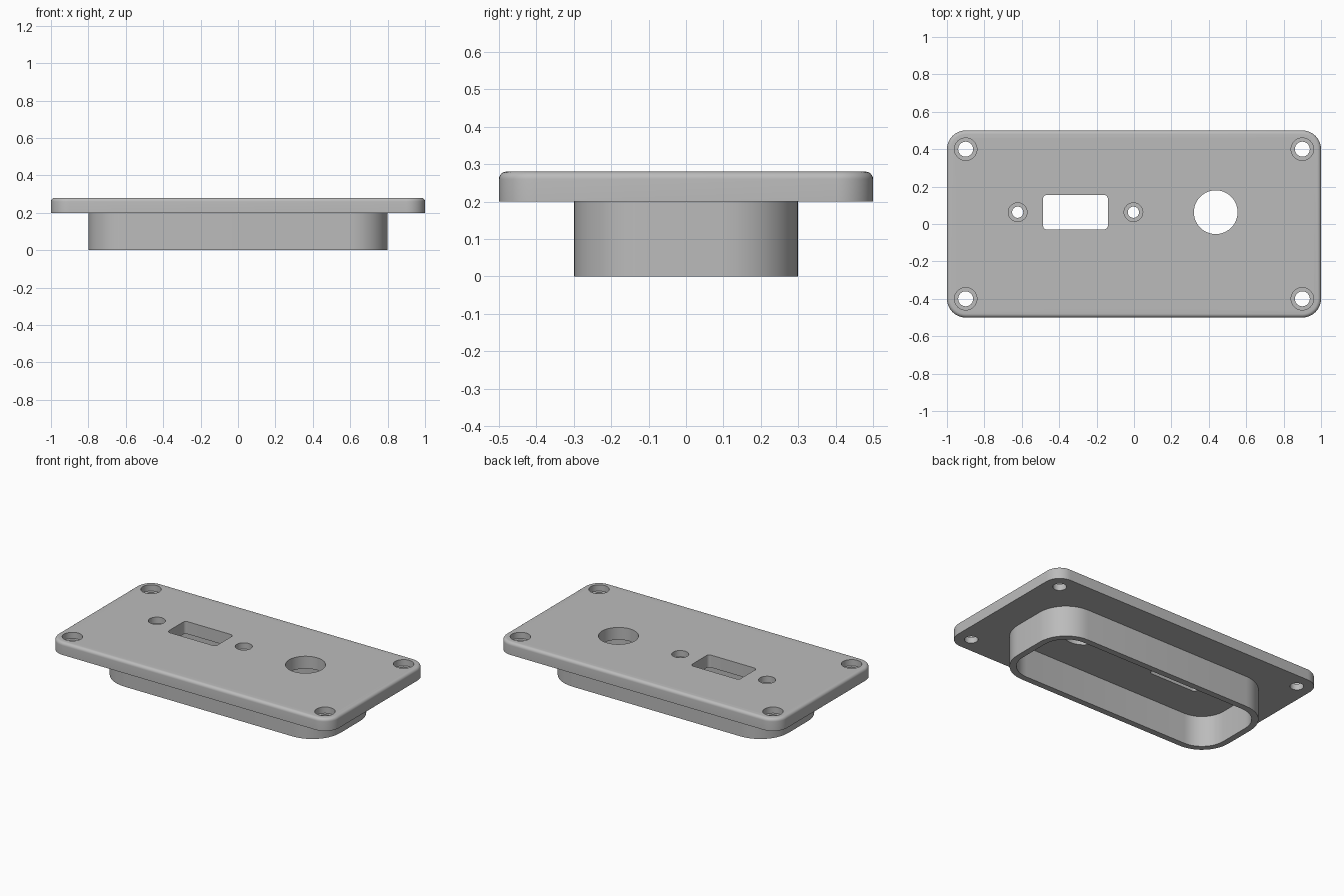
import bpy, bmesh
from math import pi, sin, cos, radians

cube = bpy.data.objects.get("Cube")
if cube:
    bpy.data.objects.remove(cube, do_unlink=True)

grey = bpy.data.materials.new("matte grey")
grey.use_nodes = True
colour = (0.5, 0.5, 0.5, 1)
grey.diffuse_color = colour
grey.node_tree.nodes["Principled BSDF"].inputs["Base Color"].default_value = colour


def outline(hx, hy, r, steps=10):
    """Rounded rectangle about the origin; a circle when r equals both halves."""
    points = []
    for corner, (sx, sy) in enumerate([(1, 1), (-1, 1), (-1, -1), (1, -1)]):
        for i in range(steps + 1):
            a = (corner + i / steps) * pi / 2
            points.append((sx * (hx - r) + r * cos(a), sy * (hy - r) + r * sin(a)))
    return points


def loft(bm, sections, centre=(0, 0), caps=True):
    """Join a stack of (half x, half y, radius, z) outlines into one skin."""
    rings = [[bm.verts.new((x + centre[0], y + centre[1], z)) for x, y in outline(hx, hy, r)]
             for hx, hy, r, z in sections]
    n = len(rings[0])
    for low, high in zip(rings, rings[1:]):
        for i in range(n):
            j = (i + 1) % n
            bm.faces.new((low[i], low[j], high[j], high[i]))
    if caps:
        bm.faces.new(rings[0][::-1])
        bm.faces.new(rings[-1])


def finish(bm, name):
    bmesh.ops.remove_doubles(bm, verts=bm.verts, dist=1e-5)
    bmesh.ops.recalc_face_normals(bm, faces=bm.faces)
    mesh = bpy.data.meshes.new(name)
    bm.to_mesh(mesh)
    bm.free()
    mesh.materials.append(grey)
    obj = bpy.data.objects.new(name, mesh)
    bpy.context.collection.objects.link(obj)
    return obj


def smooth(obj):
    bpy.ops.object.select_all(action='DESELECT')
    obj.select_set(True)
    bpy.context.view_layer.objects.active = obj
    bpy.ops.object.shade_smooth_by_angle(angle=radians(35))


BASE, TOP = 0.2, 0.28

# Face plate with rounded corners and a rounded top edge
bm = bmesh.new()
fillet = 0.02
sections = [(1, 0.5, 0.1, BASE)]
for i in range(7):
    a = i / 6 * pi / 2
    d = fillet * (1 - cos(a))
    sections.append((1 - d, 0.5 - d, 0.1 - d, TOP - fillet + fillet * sin(a)))
loft(bm, sections)
plate = finish(bm, "face_plate")

# Cutters: stepped screw holes, round opening and connector window
bm = bmesh.new()


def screw_hole(x, y, r, head):
    ledge = TOP - 0.04
    loft(bm, [(r, r, r, BASE - 0.1), (r, r, r, ledge),
              (head, head, head, ledge), (head, head, head, TOP + 0.1)], (x, y))


for sx in (-1, 1):
    for sy in (-1, 1):
        screw_hole(sx * 0.9, sy * 0.4, 0.04, 0.06)
ROW = 0.063
for x in (-0.622, -0.003):
    screw_hole(x, ROW, 0.03, 0.05)
for x, hx, hy, r in [(0.437, 0.117, 0.117, 0.117), (-0.313, 0.173, 0.092, 0.02)]:
    loft(bm, [(hx, hy, r, BASE - 0.1), (hx, hy, r, TOP + 0.1)], (x, ROW))
cutter = finish(bm, "hole_cutter")
cutter.hide_render = True

cut = plate.modifiers.new("holes", 'BOOLEAN')
cut.operation = 'DIFFERENCE'
cut.solver = 'EXACT'
cut.object = cutter
bpy.context.view_layer.objects.active = plate
bpy.ops.object.modifier_apply(modifier=cut.name)
bpy.data.objects.remove(cutter, do_unlink=True)
smooth(plate)

# Hollow skirt below the plate, open at the bottom
bm = bmesh.new()
wall = 0.04
loft(bm, [(0.8, 0.3, 0.2, BASE), (0.8, 0.3, 0.2, 0),
          (0.8 - wall, 0.3 - wall, 0.2 - wall, 0),
          (0.8 - wall, 0.3 - wall, 0.2 - wall, BASE)], caps=False)
smooth(finish(bm, "skirt_wall"))
